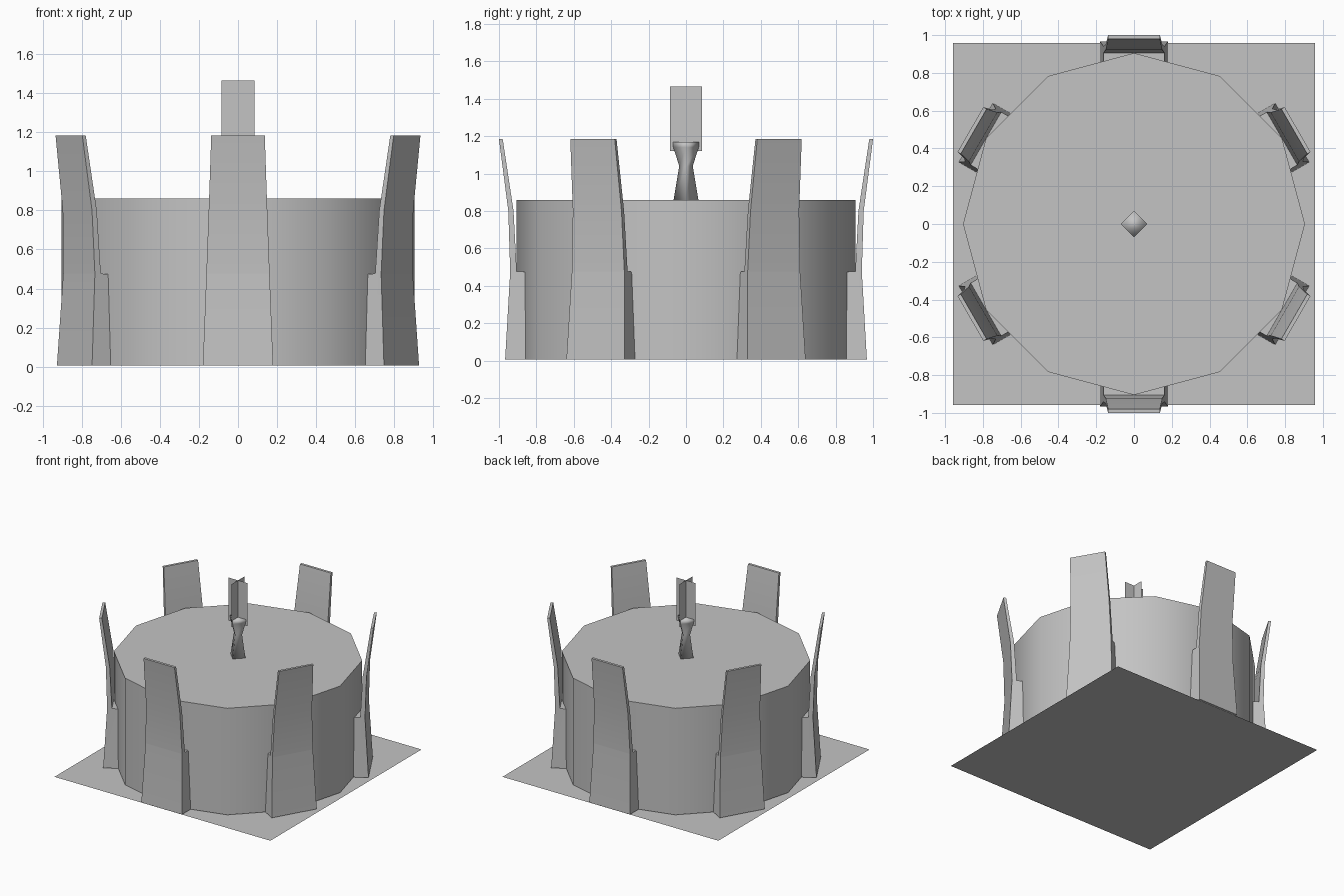
import bpy, bmesh
from math import radians, sin, cos, pi

cube = bpy.data.objects.get("Cube")
if cube:
    bpy.data.objects.remove(cube, do_unlink=True)

grey = bpy.data.materials.new("plain grey")
grey.use_nodes = True
colour = (0.55, 0.55, 0.55, 1)
grey.diffuse_color = colour
for node in grey.node_tree.nodes:
    if node.type == 'BSDF_PRINCIPLED':
        node.inputs["Base Color"].default_value = colour


def finish(bm, name, smooth_angle=None):
    mesh = bpy.data.meshes.new(name)
    bm.to_mesh(mesh)
    bm.free()
    mesh.materials.append(grey)
    if smooth_angle:
        mesh.shade_smooth()
        mesh.set_sharp_from_angle(angle=radians(smooth_angle))
    obj = bpy.data.objects.new(name, mesh)
    bpy.context.collection.objects.link(obj)
    return obj


def loft(name, rings, smooth_angle):
    """Skin a stack of rings and cap both ends."""
    bm = bmesh.new()
    loops = [[bm.verts.new(p) for p in ring] for ring in rings]
    for low, high in zip(loops, loops[1:]):
        for i in range(len(low)):
            j = (i + 1) % len(low)
            bm.faces.new((low[i], low[j], high[j], high[i]))
    bm.faces.new(loops[0][::-1])
    bm.faces.new(loops[-1])
    bmesh.ops.recalc_face_normals(bm, faces=bm.faces)
    return finish(bm, name, smooth_angle)


def polygon(sides, radius, z):
    return [(radius * cos(2 * pi * i / sides), radius * sin(2 * pi * i / sides), z)
            for i in range(sides)]


def quad_sheet(name, quads):
    bm = bmesh.new()
    for quad in quads:
        bm.faces.new([bm.verts.new(p) for p in quad])
    return finish(bm, name)


# Thin square base
b = 0.957
quad_sheet("base_plate", [[(-b, -b, 0), (b, -b, 0), (b, b, 0), (-b, b, 0)]])

# Twelve-sided drum
loft("drum", [polygon(12, 0.905, z) for z in (0.006, 0.86)], 40)

# Six flared buttresses: height, inner radius, outer radius, half width
fin_profile = [
    (0.006, 0.855, 0.967, 0.18),
    (0.475, 0.86, 0.94, 0.162),
    (0.476, 0.905, 0.94, 0.162),
    (0.8, 0.922, 0.95, 0.15),
    (1.185, 0.98, 1.0, 0.137),
]
for k in range(6):
    fin = loft(f"buttress_{k + 1}",
               [[(r0, -w, z), (r1, -w, z), (r1, w, z), (r0, w, z)]
                for z, r0, r1, w in fin_profile], 30)
    fin.rotation_euler.z = radians(30 + 60 * k)

# Waisted four-sided stem in the middle
loft("stem", [polygon(4, r, z) for r, z in
              ((0.066, 0.86), (0.036, 1.04), (0.068, 1.14), (0.07, 1.17))], 100)

# Two crossed vanes above the stem
v, low, high = 0.085, 1.12, 1.465
quad_sheet("crossed_vanes", [
    [(-v, 0, low), (v, 0, low), (v, 0, high), (-v, 0, high)],
    [(0, -v, low), (0, v, low), (0, v, high), (0, -v, high)],
])
